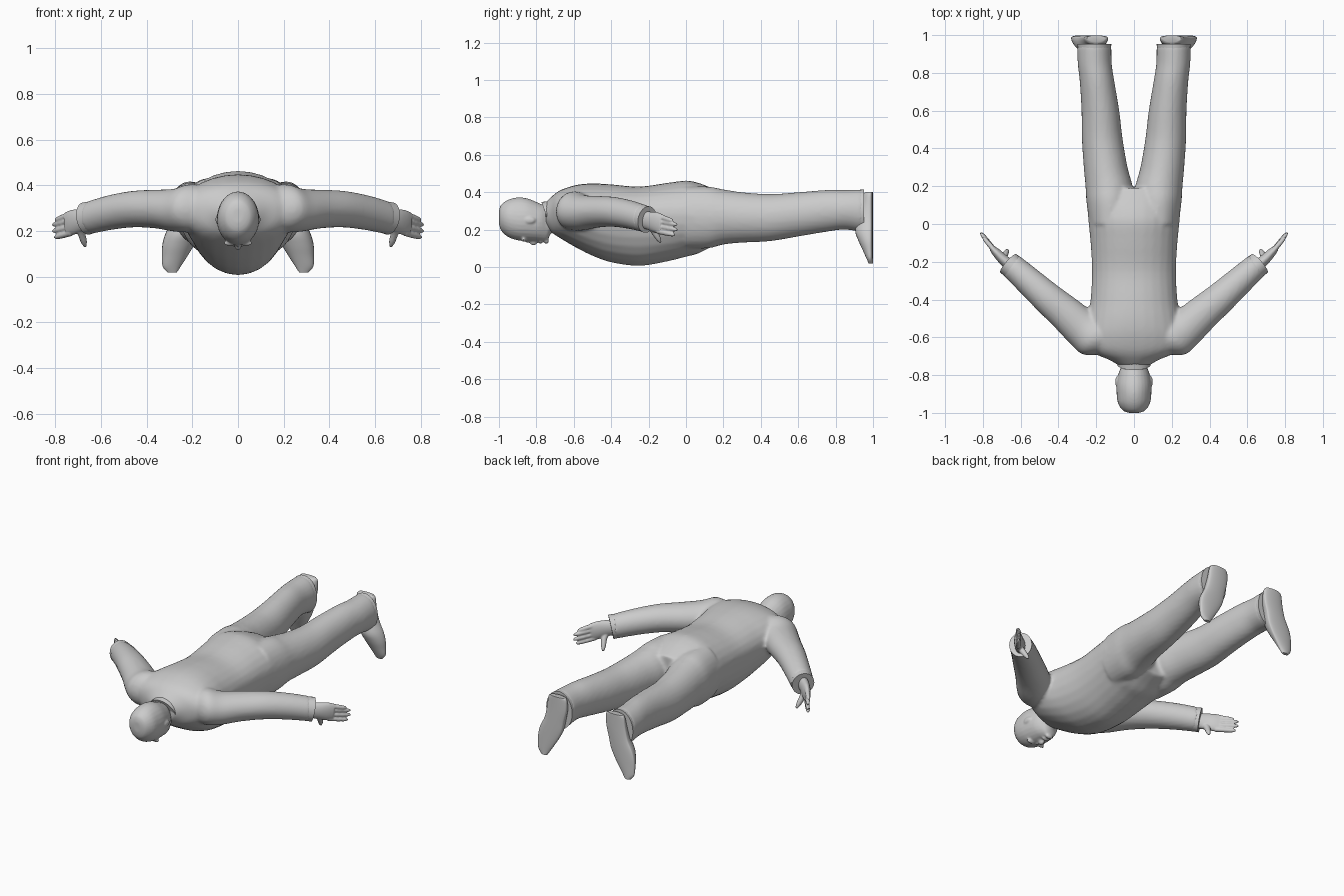
import bpy, bmesh, math
from mathutils import Vector as V, Matrix


def smooth_rows(rows, k=4):
    # Catmull-Rom interpolation between profile stations
    out = []
    for i in range(len(rows) - 1):
        a, b, c, d = (rows[max(0, min(len(rows) - 1, i + o))] for o in (-1, 0, 1, 2))
        for j in range(k):
            t = j / k
            out.append([0.5 * (2 * q + (r - p) * t + (2 * p - 5 * q + 4 * r - s) * t * t
                               + (3 * q - p - 3 * r + s) * t ** 3) for p, q, r, s in zip(a, b, c, d)])
    return out + [list(rows[-1])]


def loft(bm, rings, mirror=False, n=28):
    # ring = centre, side vector, up vector, down vector
    for sx in ((1, -1) if mirror else (1,)):
        loops = []
        for c, u, up, dn in rings:
            loop = []
            for i in range(n):
                a = 2 * math.pi * i / n
                s = math.sin(a)
                p = c + u * math.cos(a) + (up * s if s > 0 else dn * -s)
                loop.append(bm.verts.new((p.x * sx, p.y, p.z)))
            loops.append(loop)
        for A, B in zip(loops, loops[1:]):
            for i in range(n):
                bm.faces.new((A[i], A[(i + 1) % n], B[(i + 1) % n], B[i]))
        bm.faces.new(loops[0])
        bm.faces.new(loops[-1])


def along_y(rows):
    # rows: y, x centre, half width, z bottom, z middle, z top
    return [(V((x, y, zm)), V((w, 0, 0)), V((0, 0, zt - zm)), V((0, 0, zb - zm)))
            for y, x, w, zb, zm, zt in smooth_rows(rows)]


def tube(rows, k=4):
    # rows: x, y, z, half width, half height, along a nearly straight path
    d = (V(rows[-1][:3]) - V(rows[0][:3])).normalized()
    u = d.cross(V((0, 0, 1))).normalized()
    v = u.cross(d)
    return [(V(r[:3]), u * r[3], v * r[4], v * -r[4]) for r in smooth_rows(rows, k)]


def ball(bm, c, s):
    bmesh.ops.create_uvsphere(bm, u_segments=16, v_segments=10, radius=1,
                              matrix=Matrix.Translation(c) @ Matrix.Diagonal((*s, 1)))


def finish(bm, name, voxel=0, smooth=4):
    bmesh.ops.recalc_face_normals(bm, faces=bm.faces[:])
    me = bpy.data.meshes.new(name)
    bm.to_mesh(me)
    bm.free()
    for p in me.polygons:
        p.use_smooth = True
    me.set_sharp_from_angle(angle=math.radians(40))
    ob = bpy.data.objects.new(name, me)
    bpy.context.collection.objects.link(ob)
    if voxel:
        m = ob.modifiers.new("blend", 'REMESH')
        m.mode, m.voxel_size, m.use_smooth_shade = 'VOXEL', voxel, True
        m = ob.modifiers.new("soften", 'SMOOTH')
        m.factor, m.iterations = 0.5, smooth
    return ob


# clothed body: torso, legs and sleeves blended into one skin
bm = bmesh.new()
torso = [(-.75, .08, .22, .28, .345), (-.72, .13, .185, .29, .375), (-.69, .20, .165, .295, .40),
         (-.65, .245, .14, .30, .42), (-.58, .255, .10, .30, .44), (-.5, .245, .06, .29, .447),
         (-.4, .23, .025, .28, .442), (-.25, .222, .006, .28, .43), (-.1, .23, .03, .28, .45),
         (0, .24, .055, .28, .462), (.06, .245, .07, .27, .452), (.12, .245, .10, .27, .43),
         (.19, .20, .13, .27, .40)]
loft(bm, along_y([(r[0], 0, *r[1:]) for r in torso]))
leg = [(0, .125, .112, .10, .27, .43), (.12, .128, .124, .10, .27, .43), (.2, .132, .125, .12, .27, .415),
       (.3, .15, .116, .13, .265, .40), (.45, .168, .108, .138, .265, .39), (.6, .178, .10, .163, .28, .40),
       (.75, .195, .092, .188, .30, .412), (.85, .208, .09, .20, .305, .412), (.945, .21, .091, .185, .30, .415)]
loft(bm, along_y(leg), True)
arm = [(.13, -.62, .30, .09, .09), (.20, -.60, .30, .115, .105), (.27, -.555, .29, .105, .095),
       (.36, -.475, .295, .094, .085), (.46, -.39, .295, .084, .08), (.56, -.30, .28, .075, .076),
       (.65, -.22, .258, .067, .072)]
loft(bm, tube(arm), True)
finish(bm, "clothed_body", .0105, 5)

# crisp sleeve cuffs and trouser hems
bm = bmesh.new()
loft(bm, tube([(.615, -.252, .267, .064, .068), (.665, -.208, .254, .065, .072)], 1), True)
finish(bm, "sleeve_cuffs")
bm = bmesh.new()
loft(bm, along_y([(.89, .209, .086, .198, .30, .408), (.953, .21, .09, .183, .30, .416)]), True)
finish(bm, "trouser_hems")

# slanted collar
bm = bmesh.new()
rings = []
for dy, s in ((0, .88), (0, 1), (.03, 1.06), (.07, 1.2)):
    rings.append((V((0, -.745 + dy, .272)), V((.088 * s, 0, 0)),
                  V((0, -.028, .075)) * s, V((0, .035, -.08)) * s))
loft(bm, rings)
finish(bm, "collar")

# head with nose, lips and ears, face down
bm = bmesh.new()
head = [(-1.0, .025, .235, .27, .30), (-.988, .058, .195, .265, .333), (-.95, .084, .16, .26, .36),
        (-.9, .092, .143, .25, .372), (-.85, .092, .138, .25, .367), (-.8, .084, .137, .24, .348),
        (-.77, .074, .135, .24, .335), (-.742, .058, .14, .23, .33), (-.72, .056, .18, .25, .325),
        (-.66, .058, .21, .26, .32)]
loft(bm, along_y([(r[0], 0, *r[1:]) for r in head]))
ball(bm, (0, -.815, .137), (.015, .022, .022))
ball(bm, (0, -.838, .142), (.009, .03, .013))
ball(bm, (0, -.778, .136), (.026, .011, .011))
ball(bm, (0, -.747, .138), (.025, .014, .014))
for s in (-1, 1):
    ball(bm, (s * .09, -.835, .25), (.009, .03, .018))
    ball(bm, (s * .035, -.868, .146), (.028, .010, .012))
finish(bm, "head", .006, 3)

# hands: palm, four fingers stacked vertically, thumb hanging down
bm = bmesh.new()
loft(bm, tube([(.63, -.24, .255, .032, .045), (.69, -.19, .246, .028, .05),
               (.725, -.155, .237, .024, .055), (.752, -.128, .23, .016, .05)]), True)
tips = [(.800, -.07, .247), (.812, -.047, .226), (.812, -.045, .198), (.803, -.06, .171)]
for i, tip in enumerate(tips):
    a, b = V((.73, -.15, .272 - .027 * i)), V(tip)
    rows = [(*a.lerp(b, t), r, r) for t, r in ((0, .014), (.5, .0135), (.85, .011), (1, .005))]
    loft(bm, tube(rows), True, 12)
loft(bm, tube([(.685, -.195, .225, .02, .02), (.685, -.17, .19, .017, .018),
               (.675, -.148, .153, .014, .014), (.669, -.135, .13, .006, .006)]), True, 12)
finish(bm, "hands", .005, 2)

# shoes: toes pointing down and outward, flat soles at the far end
bm = bmesh.new()
shoe = [(.402, .20, .05, .962), (.385, .20, .062, .945), (.32, .205, .066, .925), (.25, .222, .066, .91),
        (.19, .243, .074, .905), (.14, .261, .070, .922), (.09, .277, .056, .945),
        (.045, .29, .040, .965), (.018, .288, .020, .978)]
loft(bm, [(V((x, .985, z)), V((w, 0, 0)), V((0, y - .985, 0)), V((0, .014, 0)))
          for z, x, w, y in smooth_rows(shoe)], True)
finish(bm, "shoes")
